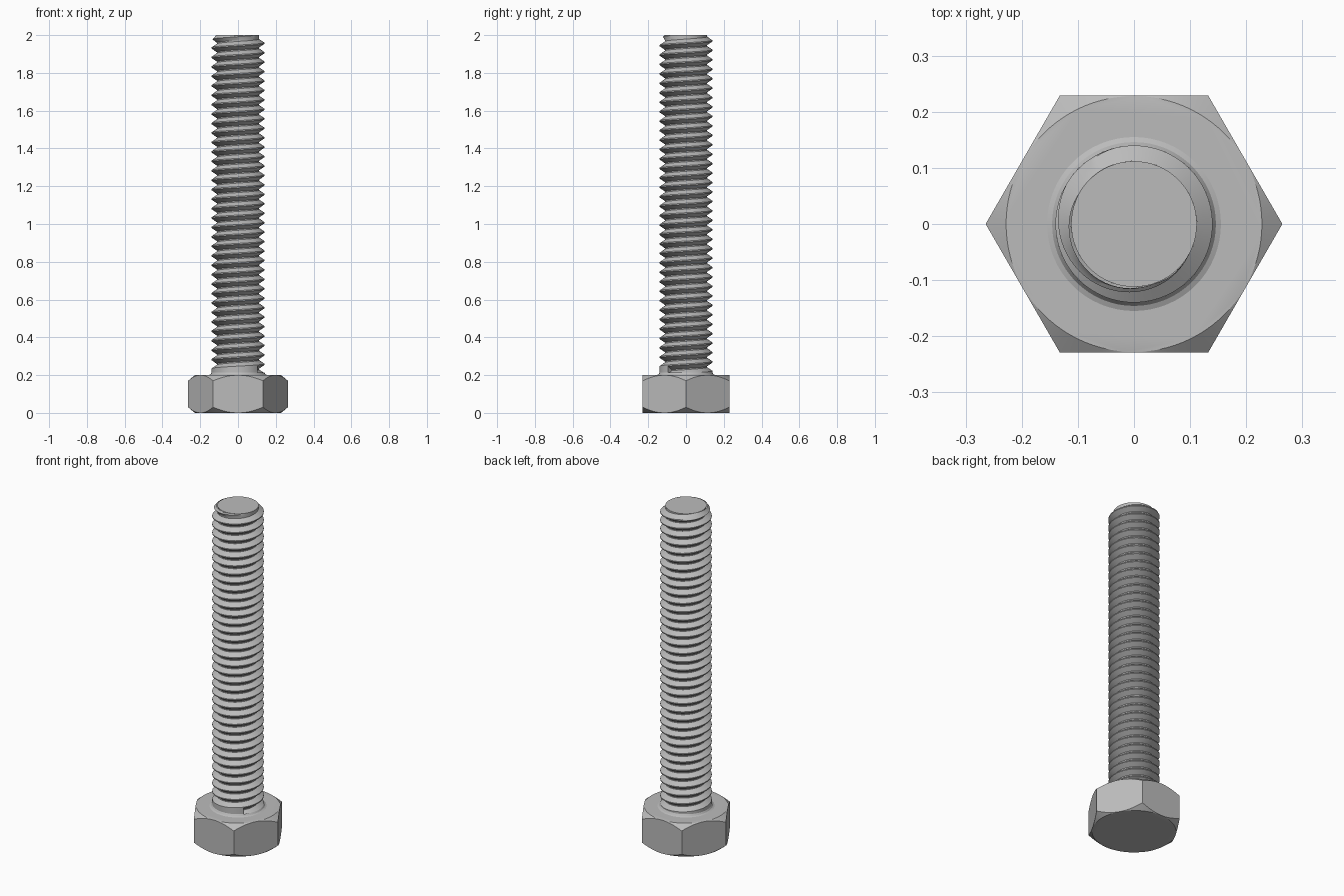
import bpy
import bmesh
from math import cos, sin, pi, tau, radians

if "Cube" in bpy.data.objects:
    bpy.data.objects.remove(bpy.data.objects["Cube"])

HEAD_H, FLAT_R, CHAMFER = 0.2, 0.229, 0.85     # head height, flat distance, chamfer slope
CREST, ROOT, PITCH = 0.14, 0.112, 0.05         # thread radii and pitch
TOP, START, SEG = 2.0, radians(-43), 64

steel = bpy.data.materials.new("steel_grey")
steel.use_nodes = True
GREY = (0.5, 0.5, 0.5, 1)
steel.diffuse_color = GREY
steel.node_tree.nodes["Principled BSDF"].inputs["Base Color"].default_value = GREY


def finish(bm, name):
    """Turn a bmesh into a smooth-shaded object with crisp edges."""
    bmesh.ops.remove_doubles(bm, verts=bm.verts, dist=1e-5)
    bmesh.ops.recalc_face_normals(bm, faces=bm.faces)
    mesh = bpy.data.meshes.new(name)
    bm.to_mesh(mesh)
    bm.free()
    mesh.materials.append(steel)
    obj = bpy.data.objects.new(name, mesh)
    bpy.context.collection.objects.link(obj)
    bpy.ops.object.select_all(action="DESELECT")
    obj.select_set(True)
    bpy.context.view_layer.objects.active = obj
    bpy.ops.object.shade_smooth_by_angle(angle=radians(25))
    return obj


def polar(bm, r, a, z):
    return bm.verts.new((r * cos(a), r * sin(a), z))


def bridge(bm, a, b, closed=True):
    """Join two rows of vertices with quads."""
    for i in range(len(a) if closed else len(a) - 1):
        j = (i + 1) % len(a)
        bm.faces.new((a[i], a[j], b[j], b[i]))


def lathe(name, profile, caps):
    bm = bmesh.new()
    rings = [[polar(bm, r, tau * i / SEG, z) for i in range(SEG)] for r, z in profile]
    for a, b in zip(rings, rings[1:]):
        bridge(bm, a, b)
    if caps:
        bm.faces.new(rings[0])
        bm.faces.new(rings[-1])
    return finish(bm, name)


# Hexagonal head, with conical chamfers cutting the corners top and bottom
bm = bmesh.new()
angles = [tau * i / 96 for i in range(96)]
hex_r = [FLAT_R / cos(a % (pi / 3) - pi / 6) for a in angles]
drop = [CHAMFER * (r - FLAT_R) for r in hex_r]
rim = FLAT_R - 0.001
rings = [
    [polar(bm, rim, a, 0) for a in angles],
    [polar(bm, r, a, d) for r, a, d in zip(hex_r, angles, drop)],
    [polar(bm, r, a, HEAD_H - d) for r, a, d in zip(hex_r, angles, drop)],
    [polar(bm, rim, a, HEAD_H) for a in angles],
]
for lower, upper in zip(rings, rings[1:]):
    bridge(bm, lower, upper)
bm.faces.new(rings[0])
bm.faces.new(rings[-1])
finish(bm, "hex_head")

# Small fillet where the shank meets the head
lathe("neck_fillet", [(0.155, HEAD_H), (0.146, HEAD_H + 0.004), (CREST, HEAD_H + 0.013)], False)

# Shank core closing the tip
lathe("shank_core", [(ROOT - 0.002, HEAD_H - 0.01), (ROOT - 0.002, TOP - 0.01), (ROOT, TOP)], True)

# Helical thread: one groove profile swept upward, limited by the tip chamfer
bm = bmesh.new()
groove = [(CREST, 0), (ROOT, 0.38), (ROOT, 0.5), (CREST, 0.88), (CREST, 1)]
base = HEAD_H + 0.004
steps = int((TOP - base) / PITCH + 1) * SEG
rows = []
for r, f in groove:
    row = []
    for i in range(steps + 1):
        z = base + PITCH * (f + i / SEG)
        limit = max(ROOT, ROOT + 1.1 * (TOP - z))
        row.append(polar(bm, min(r, limit), START + tau * i / SEG, z))
    rows.append(row)
for a, b in zip(rows, rows[1:]):
    bridge(bm, a, b, closed=False)
bm.faces.new([row[0] for row in rows])
# Plain shoulder below the first turn
foot = [polar(bm, CREST, START + tau * i / SEG, HEAD_H - 0.005) for i in range(SEG + 1)]
bridge(bm, foot, rows[0][:SEG + 1], closed=False)
bmesh.ops.bisect_plane(bm, geom=bm.verts[:] + bm.edges[:] + bm.faces[:],
                       plane_co=(0, 0, TOP), plane_no=(0, 0, 1), clear_outer=True)
finish(bm, "helical_thread")
